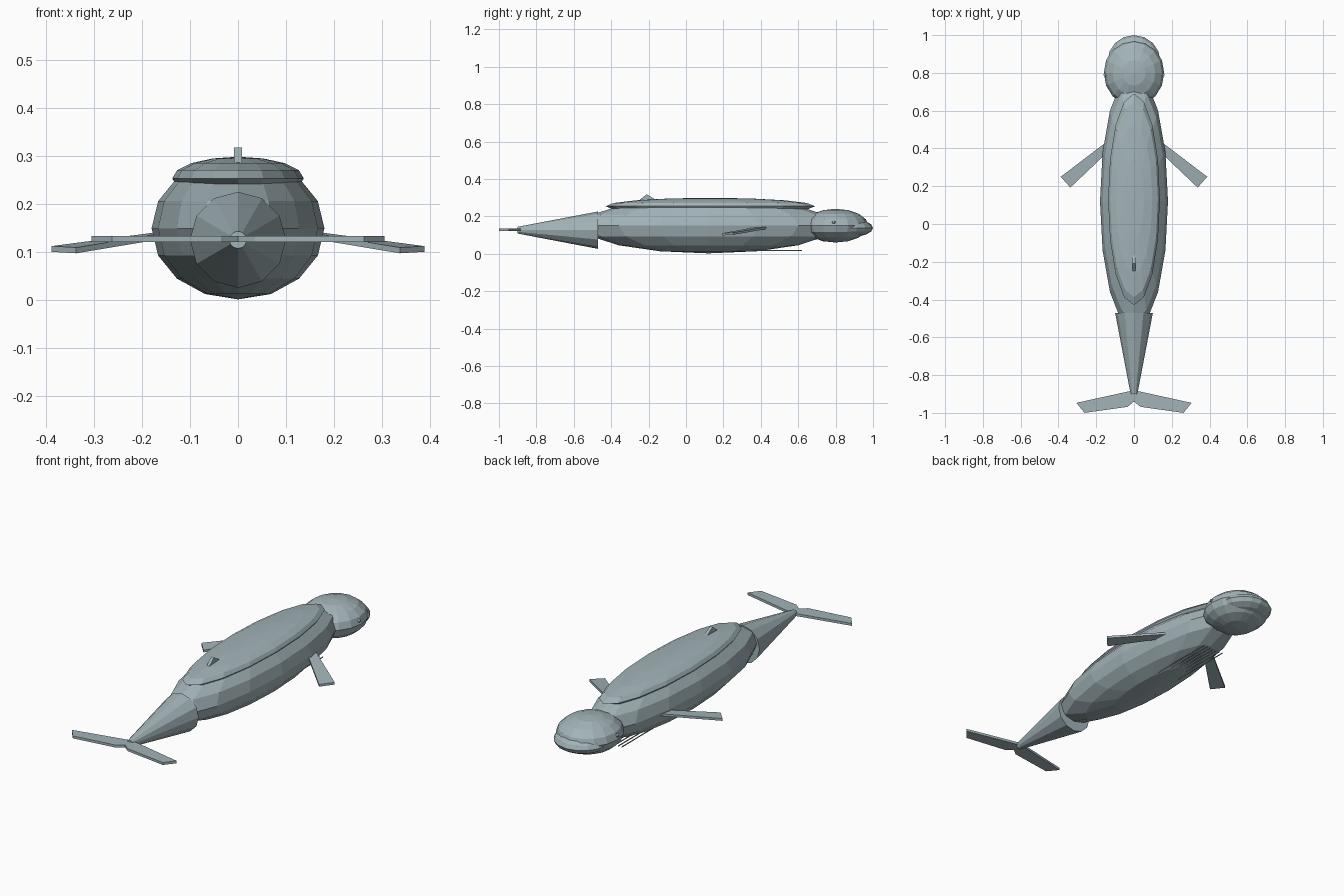
import bpy, bmesh, math
from mathutils import Vector

if "Cube" in bpy.data.objects:
    bpy.data.objects.remove(bpy.data.objects["Cube"])

skin = bpy.data.materials.new("blue_grey_skin")
skin.diffuse_color = (0.36, 0.45, 0.475, 1)
skin.use_nodes = True
skin.node_tree.nodes["Principled BSDF"].inputs["Base Color"].default_value = skin.diffuse_color


def finish(ob, name):
    ob.name = name
    ob.data.name = name
    ob.data.materials.append(skin)
    return ob


def ellipsoid(name, center, radii, segs=16, rings=8):
    bpy.ops.mesh.primitive_uv_sphere_add(segments=segs, ring_count=rings, radius=1, location=center)
    ob = bpy.context.object
    ob.scale = radii
    bpy.ops.object.transform_apply(location=False, rotation=False, scale=True)
    return finish(ob, name)


def slab(name, outline, offset):
    """Closed plate: an outline of 3D points thickened along offset (both ways)."""
    bm = bmesh.new()
    off = Vector(offset)
    a = [bm.verts.new(Vector(p) + off) for p in outline]
    b = [bm.verts.new(Vector(p) - off) for p in outline]
    bm.faces.new(a)
    bm.faces.new(b[::-1])
    for i in range(len(a)):
        j = (i + 1) % len(a)
        bm.faces.new((a[j], a[i], b[i], b[j]))
    bmesh.ops.recalc_face_normals(bm, faces=bm.faces)
    me = bpy.data.meshes.new(name)
    bm.to_mesh(me)
    bm.free()
    ob = bpy.data.objects.new(name, me)
    bpy.context.collection.objects.link(ob)
    return finish(ob, name)


# Body, back ridge and head
ellipsoid("body", (0, 0.12, 0.15), (0.18, 0.68, 0.148))
ellipsoid("back_plate", (0, 0.13, 0.254), (0.137, 0.56, 0.045))
ellipsoid("head", (0, 0.80, 0.15), (0.16, 0.175, 0.09))
ellipsoid("snout", (0, 0.86, 0.138), (0.14, 0.14, 0.052))

# Tapered tail stock
bpy.ops.mesh.primitive_cone_add(vertices=12, radius1=0.1, radius2=0.018, depth=0.43,
                                location=(0, -0.685, 0.126), rotation=(math.pi / 2, 0, 0))
finish(bpy.context.object, "tail_stock")

# Dorsal fin
slab("dorsal_fin", [(0, -0.28, 0.262), (0, -0.21, 0.318), (0, -0.14, 0.275)], (0.008, 0, 0))

for side, s in (("left", -1), ("right", 1)):
    # Tail fluke
    slab("fluke_" + side, [(0, -0.88, 0.128), (s * 0.305, -0.947, 0.128), (s * 0.262, -1.0, 0.128),
                           (s * 0.035, -0.968, 0.128), (0, -0.94, 0.128)], (0, 0, 0.0065))
    # Side flipper, drooping toward the tip
    slab("flipper_" + side, [(s * 0.145, 0.435, 0.139), (s * 0.388, 0.25, 0.107),
                             (s * 0.337, 0.193, 0.104), (s * 0.145, 0.375, 0.136)], (0, 0, 0.006))
    # Eye
    ellipsoid("eye_" + side, (s * 0.152, 0.79, 0.168), (0.01, 0.01, 0.008), 8, 6)

# Fine throat pleats running under the belly
for i in range(7):
    x = (i - 3) * 0.02
    slab("throat_pleat_%d" % i, [(x - 0.002, 0.0, 0.017), (x + 0.002, 0.0, 0.017),
                                 (x + 0.002, 0.62, 0.017), (x - 0.002, 0.62, 0.017)], (0, 0, 0.002))
